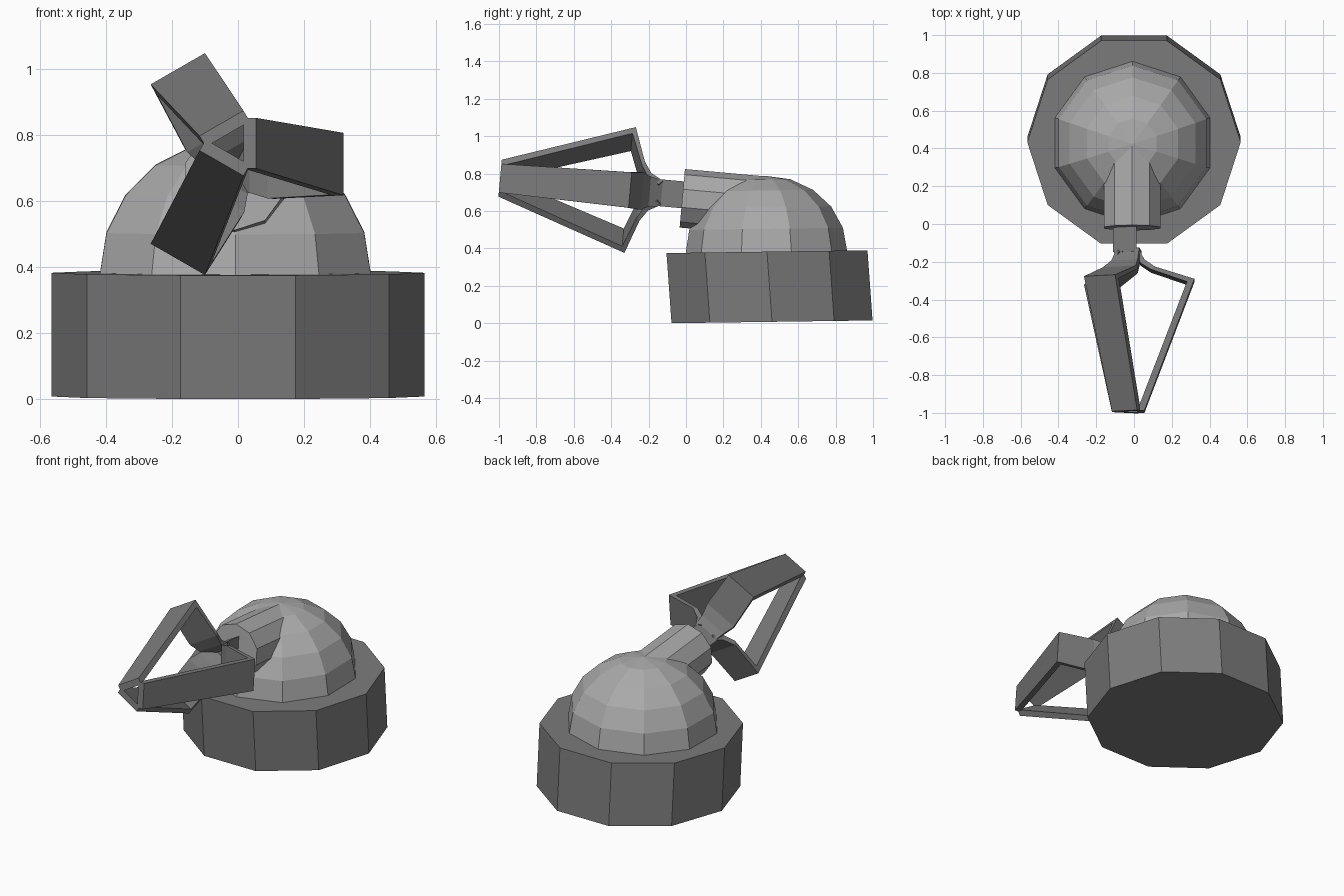
import bpy, bmesh, math
from mathutils import Matrix, Vector

cube = bpy.data.objects.get("Cube")
if cube:
    bpy.data.objects.remove(cube, do_unlink=True)


def material(name, value):
    mat = bpy.data.materials.new(name)
    mat.use_nodes = True
    colour = (value, value, value, 1)
    mat.diffuse_color = colour
    mat.node_tree.nodes["Principled BSDF"].inputs["Base Color"].default_value = colour
    return mat


dark = material("dark grey", 0.2)
light = material("light grey", 0.4)


def loft(name, rings, mat, matrix=None):
    """Skin a list of equal rings and close both ends."""
    bm = bmesh.new()
    loops = [[bm.verts.new(p) for p in ring] for ring in rings]
    for low, high in zip(loops, loops[1:]):
        n = len(low)
        for i in range(n):
            j = (i + 1) % n
            bm.faces.new((low[i], low[j], high[j], high[i]))
    bm.faces.new(loops[0])
    bm.faces.new(loops[-1])
    bmesh.ops.recalc_face_normals(bm, faces=bm.faces)
    mesh = bpy.data.meshes.new(name)
    bm.to_mesh(mesh)
    bm.free()
    mesh.materials.append(mat)
    obj = bpy.data.objects.new(name, mesh)
    bpy.context.collection.objects.link(obj)
    if matrix:
        obj.matrix_world = matrix
    return obj


def polygon(sides, radius, start=0):
    for i in range(sides):
        a = math.radians(start) + math.tau * i / sides
        yield radius * math.cos(a), radius * math.sin(a)


# Base drum, leaning slightly forward
base = []
for y0, z0 in ((0.46, 0), (0.433, 0.375)):
    base.append([Vector((x, y + y0, z0 + 0.014 * (y + 0.537)))
                 for x, y in polygon(10, 0.565)])
loft("base", base, dark)

# Faceted dome
bm = bmesh.new()
bmesh.ops.create_uvsphere(bm, u_segments=10, v_segments=10, radius=1)
bmesh.ops.bisect_plane(bm, geom=bm.verts[:] + bm.edges[:] + bm.faces[:],
                       plane_co=(0, 0, -0.01), plane_no=(0, 0, 1), clear_inner=True)
bmesh.ops.transform(bm, verts=bm.verts, matrix=Matrix.Diagonal((0.432, 0.432, 0.41, 1)))
mesh = bpy.data.meshes.new("dome")
bm.to_mesh(mesh)
bm.free()
mesh.materials.append(light)
dome = bpy.data.objects.new("dome", mesh)
dome.location = (-0.008, 0.43, 0.378)
dome.rotation_euler.x = math.radians(0.8)
bpy.context.collection.objects.link(dome)

# Barrel running from the dome to the claw
tilt = Matrix.Rotation(math.radians(-5.2), 4, "X")
barrel_frame = Matrix.Translation((-0.01, -0.02, 0.668)) @ tilt
loft("barrel", [[Vector((x, y, z)) for x, z in polygon(10, 0.157, 90)]
                for y in (0, 0.46)], light, barrel_frame)

# Three-sided wrist
claw_frame = Matrix.Translation((-0.015, 0, 0.685)) @ tilt
loft("wrist", [[Vector((x - 0.012, y, z)) for x, z in polygon(3, 0.083, 60)]
               for y in (0.1, -0.15)], dark, claw_frame)

# Fingers: outer reach and radius, inner reach and radius, half width
stations = (
    (0.13, 0.035, 0.15, 0.01, 0.07),
    (0.195, 0.07, 0.215, 0.05, 0.08),
    (0.235, 0.125, 0.25, 0.105, 0.1),
    (0.30, 0.335, 0.315, 0.295, 0.095),
    (0.998, 0.07, 0.998, 0.032, 0.077),
)
for name, angle in (("upper", 120), ("left", 0), ("lower", -120)):
    a = math.radians(angle)
    out = Vector((math.cos(a), 0, math.sin(a)))
    side = Vector((-math.sin(a), 0, math.cos(a)))
    front = Vector((0, -1, 0))
    rings = []
    for oa, orad, ia, irad, w in stations:
        outer = front * oa + out * orad
        inner = front * ia + out * irad
        rings.append([outer - side * w, outer + side * w,
                      inner + side * w, inner - side * w])
    loft(name + "_finger", rings, dark, claw_frame)
